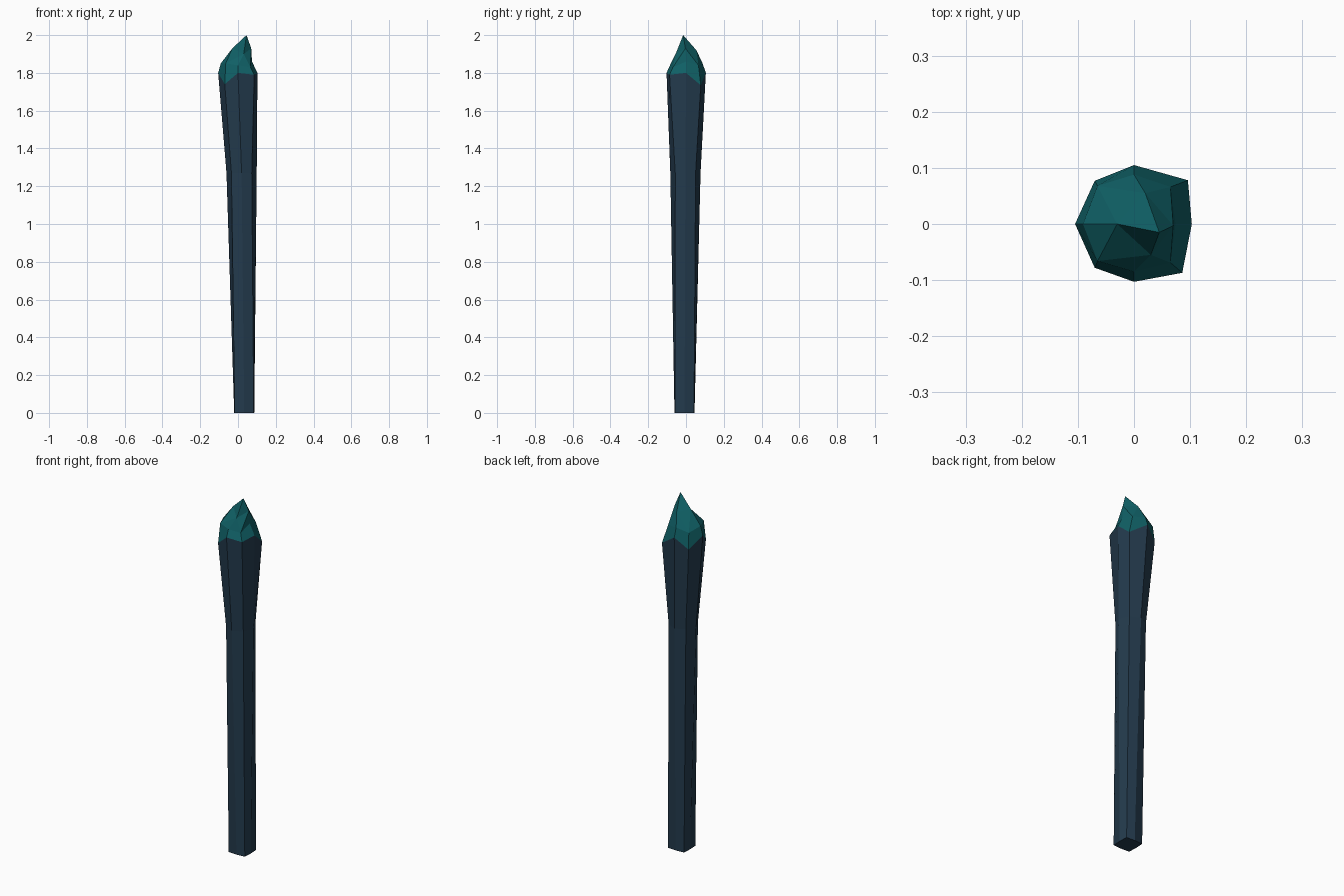
import bpy
import math

if "Cube" in bpy.data.objects:
    bpy.data.objects.remove(bpy.data.objects["Cube"])


def material(name, rgb):
    m = bpy.data.materials.new(name)
    m.diffuse_color = (*rgb, 1)
    m.use_nodes = True
    m.node_tree.nodes["Principled BSDF"].inputs["Base Color"].default_value = m.diffuse_color
    return m


def add_mesh(name, verts, faces, mat):
    me = bpy.data.meshes.new(name)
    me.from_pydata(verts, [], faces)
    me.materials.append(mat)
    ob = bpy.data.objects.new(name, me)
    bpy.context.collection.objects.link(ob)
    return ob


def ring(cx, cy, z, axial, diagonal):
    """Eight points, with separate radii on the axes and the diagonals."""
    pts = []
    for i in range(8):
        r = diagonal if i % 2 else axial
        a = i * math.pi / 4
        pts.append((cx + r * math.cos(a), cy + r * math.sin(a), z))
    return pts


def bridge(lo, hi):
    return [(lo + i, lo + (i + 1) % 8, hi + (i + 1) % 8, hi + i) for i in range(8)]


dark = material("dark slate", (0.017, 0.043, 0.074))
teal = material("deep teal", (0.005, 0.115, 0.130))

# Shared rim where the tip meets the shaft
rim = [(0.103, 0, 1.80), (0.096, 0.078, 1.735), (0, 0.105, 1.80), (-0.07, 0.077, 1.74),
       (-0.105, 0, 1.80), (-0.07, -0.078, 1.74), (0, -0.103, 1.80), (0.086, -0.087, 1.79)]

# Shaft: squarish foot flaring into the rim
verts = ring(0.033, -0.008, 0, 0.053, 0.071) + ring(0.019, -0.003, 1.27, 0.08, 0.076) + rim
add_mesh("shaft", verts, [tuple(range(7, -1, -1))] + bridge(0, 8) + bridge(8, 16), dark)

# Faceted crystal tip
shoulder = [(0.074, 0, 1.86), (0.065, 0.066, 1.84), (0, 0.088, 1.85), (-0.065, 0.068, 1.83),
            (-0.091, 0, 1.85), (-0.065, -0.066, 1.85), (0, -0.085, 1.84), (0.065, -0.069, 1.83)]
crown = [(0.07, -0.003, 1.93), (0.02, 0.055, 1.92), (-0.03, 0, 1.93), (0.03, -0.055, 1.90)]
apex = [(0.045, -0.015, 2.0)]
faces = bridge(0, 8)
for k in range(4):
    c, n = 16 + k, 16 + (k + 1) % 4
    b0, b1, b2 = (8 + (2 * k + d) % 8 for d in (-1, 0, 1))
    faces += [(c, b0, b1), (c, b1, b2), (c, b2, n), (c, n, 20)]
add_mesh("crystal_tip", rim + shoulder + crown + apex, faces, teal)
